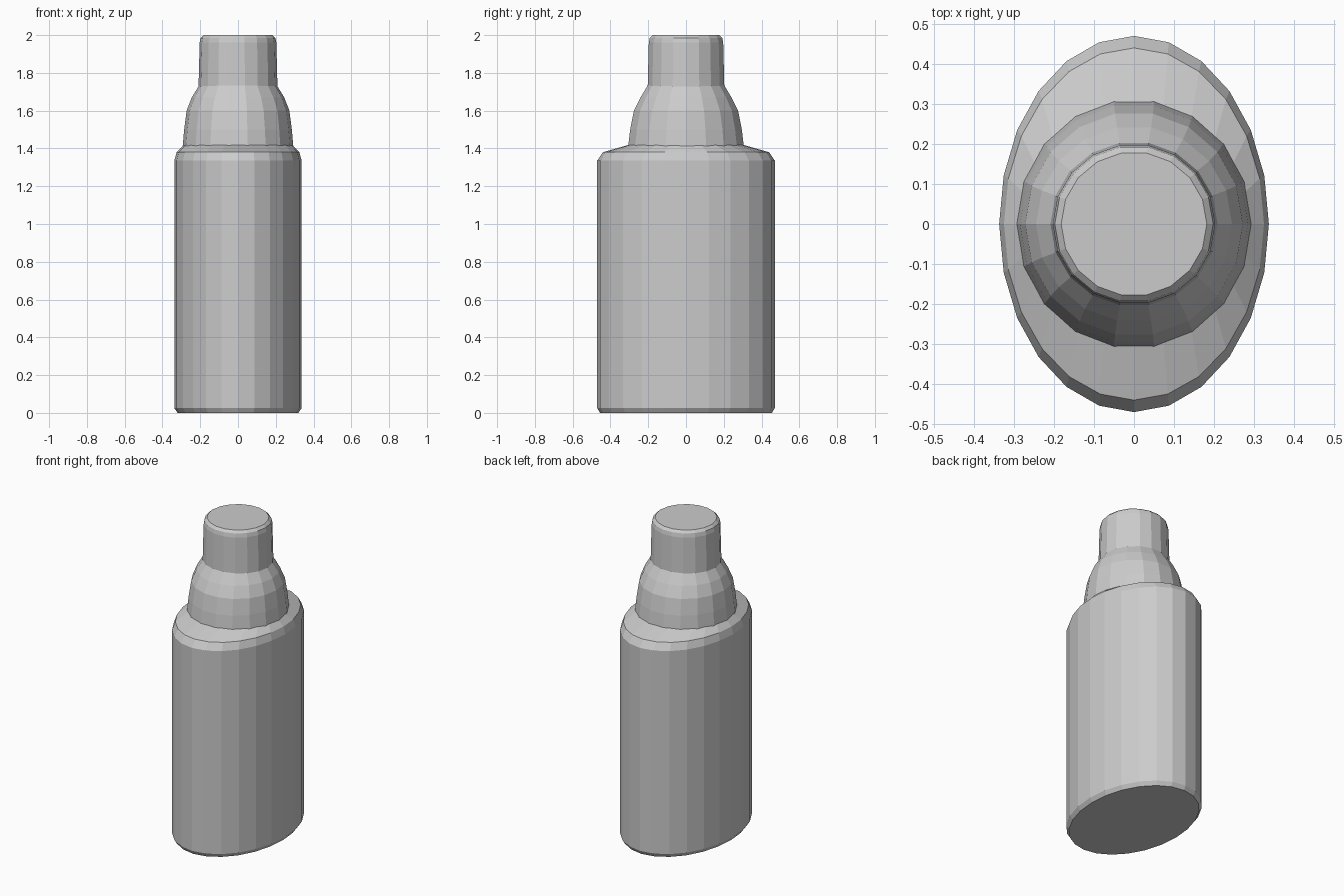
import bpy
import bmesh
from math import cos, sin, pi

cube = bpy.data.objects.get("Cube")
if cube:
    bpy.data.objects.remove(cube, do_unlink=True)

grey = bpy.data.materials.new("plain grey")
grey.use_nodes = True
colour = (0.6, 0.6, 0.6, 1)
grey.diffuse_color = colour
grey.node_tree.nodes["Principled BSDF"].inputs["Base Color"].default_value = colour


def stacked_rings(name, sides, profile):
    """Closed solid from elliptical rings given as (x radius, y radius, height)."""
    bm = bmesh.new()
    rings = []
    for rx, ry, z in profile:
        angles = [2 * pi * i / sides for i in range(sides)]
        rings.append([bm.verts.new((rx * cos(a), ry * sin(a), z)) for a in angles])
    for low, high in zip(rings, rings[1:]):
        for i in range(sides):
            j = (i + 1) % sides
            bm.faces.new((low[i], low[j], high[j], high[i]))
    bm.faces.new(rings[0][::-1])
    bm.faces.new(rings[-1])
    mesh = bpy.data.meshes.new(name)
    bm.to_mesh(mesh)
    bm.free()
    mesh.materials.append(grey)
    obj = bpy.data.objects.new(name, mesh)
    bpy.context.collection.objects.link(obj)
    return obj


# Oval body with a small bottom chamfer and a sloped shoulder
stacked_rings("bottle_body", 24, [
    (0.32, 0.455, 0), (0.337, 0.47, 0.025), (0.337, 0.47, 1.335),
    (0.325, 0.44, 1.38), (0.285, 0.3, 1.42)])

# Domed collar
stacked_rings("collar", 18, [
    (0.293, 0.311, 1.41), (0.285, 0.3, 1.5), (0.272, 0.28, 1.6),
    (0.245, 0.245, 1.67), (0.205, 0.205, 1.735)])

# Round cap with a bevelled rim
stacked_rings("cap", 18, [
    (0.209, 0.206, 1.725), (0.203, 0.2, 1.96),
    (0.198, 0.195, 1.985), (0.182, 0.18, 2)])
